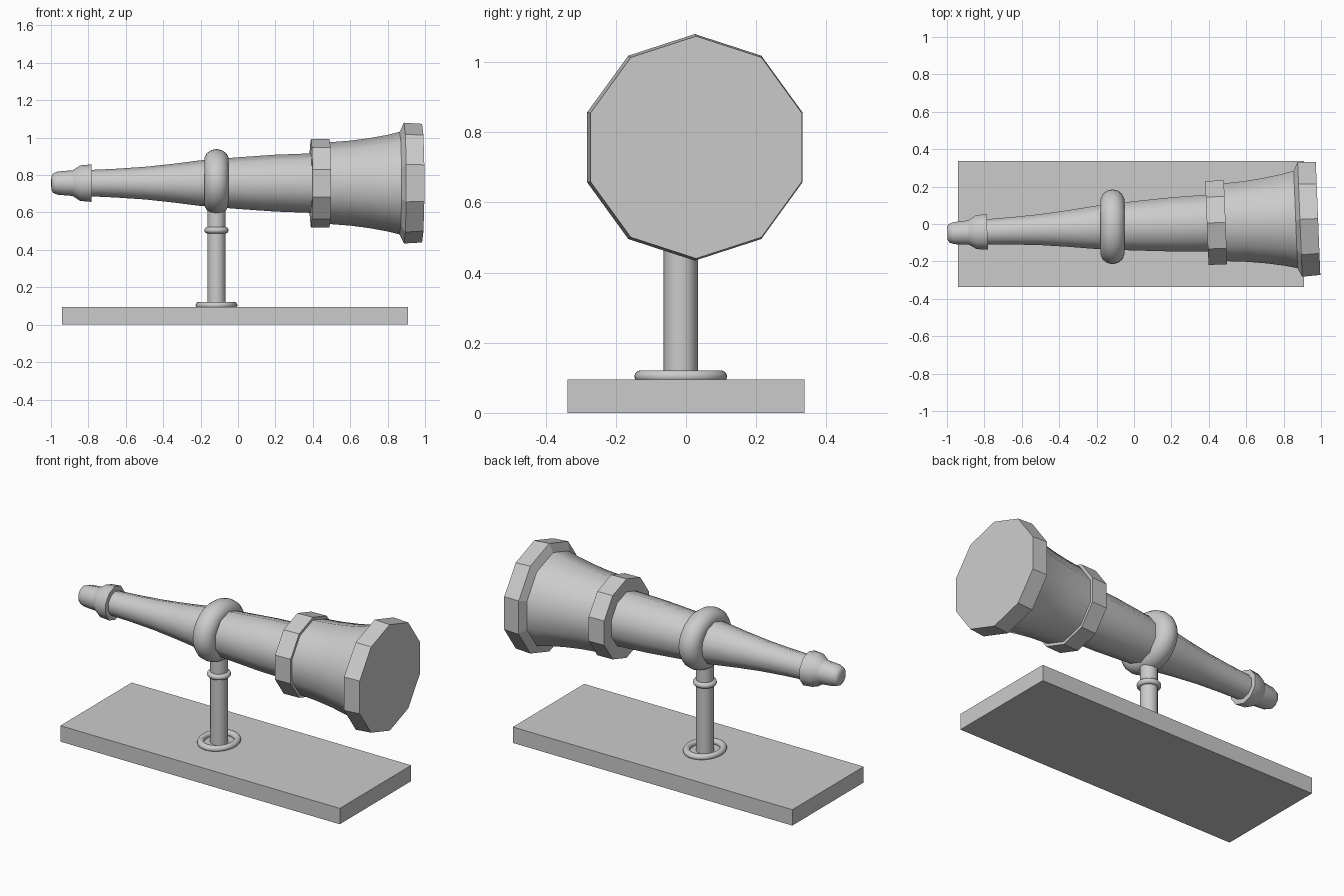
import bpy, bmesh, math
from mathutils import Matrix

if "Cube" in bpy.data.objects:
    bpy.data.objects.remove(bpy.data.objects["Cube"], do_unlink=True)

PIVOT = (-0.115, -0.015)   # where the post meets the tube
AXIS_Z = 0.757             # height of the tube axis
YAW = Matrix.Rotation(0.04, 4, "Z")
TO_AXIS = Matrix.Translation((*PIVOT, AXIS_Z)) @ YAW @ Matrix.Rotation(math.pi / 2, 4, "Y")

grey = bpy.data.materials.new("plain grey")
grey.use_nodes = True
grey.diffuse_color = (0.6, 0.6, 0.6, 1)
grey.node_tree.nodes["Principled BSDF"].inputs["Base Color"].default_value = (0.6, 0.6, 0.6, 1)


def finish(obj, name, angle):
    obj.name = name
    obj.data.name = name
    obj.data.materials.append(grey)
    if angle:
        bpy.ops.object.select_all(action="DESELECT")
        obj.select_set(True)
        bpy.context.view_layer.objects.active = obj
        bpy.ops.object.shade_smooth_by_angle(angle=math.radians(angle))
    return obj


def turned(name, profile, sides=10, angle=0, matrix=TO_AXIS, shift=PIVOT[0]):
    """Turned part: profile holds (position along axis, radius)."""
    bm = bmesh.new()
    rings = []
    for along, r in profile:
        turns = [2 * math.pi * i / sides for i in range(sides)]
        rings.append([bm.verts.new((r * math.cos(a), r * math.sin(a), along - shift)) for a in turns])
    for low, high in zip(rings, rings[1:]):
        for i in range(sides):
            j = (i + 1) % sides
            bm.faces.new((low[i], low[j], high[j], high[i]))
    bm.faces.new(rings[0][::-1])
    bm.faces.new(rings[-1])
    mesh = bpy.data.meshes.new(name)
    bm.to_mesh(mesh)
    bm.free()
    obj = bpy.data.objects.new(name, mesh)
    bpy.context.collection.objects.link(obj)
    obj.matrix_world = matrix
    return finish(obj, name, angle)


def ring(name, z, outer, minor, scale, turn=None):
    bpy.ops.mesh.primitive_torus_add(major_radius=outer - minor, minor_radius=minor,
                                     major_segments=40, minor_segments=14)
    obj = bpy.context.object
    shape = Matrix.Diagonal((*scale, 1))
    obj.data.transform(shape @ turn if turn else shape)
    obj.location = (*PIVOT, z)
    return finish(obj, name, 60)


# Base board
bpy.ops.mesh.primitive_cube_add(size=1, location=(-0.015, 0, 0.0475))
board = bpy.context.object
board.data.transform(Matrix.Diagonal((1.85, 0.675, 0.095, 1)))
finish(board, "base_board", 0)

# Post with its foot and collar
turned("post", [(0.09, 0.0485), (0.65, 0.0485)], 12, 40, Matrix.Translation((*PIVOT, 0)), 0)
ring("post_foot", 0.104, 0.112, 0.018, (1, 1.18, 1))
ring("post_collar", 0.505, 0.065, 0.017, (1, 1, 1))

# Clamp ring around the tube
clamp = ring("clamp_ring", 0.765, 0.2, 0.066, (1, 1, 0.87), Matrix.Rotation(math.pi / 2, 4, "Y"))

# Telescope tube, from the eyepiece to the wide end
turned("eyepiece_tip", [(-0.998, 0.038), (-0.99, 0.052), (-0.965, 0.062), (-0.87, 0.07)], 10, 50)
turned("eyepiece_collar", [(-0.885, 0.068), (-0.845, 0.095), (-0.785, 0.1)], 10, 40)
turned("narrow_tube", [(-0.8, 0.07), (-0.65, 0.077), (-0.5, 0.087), (-0.35, 0.103), (-0.2, 0.122),
                       (0, 0.138), (0.2, 0.152), (0.42, 0.16)], 10, 40)
turned("middle_collar", [(0.39, 0.236), (0.49, 0.236)])
turned("wide_tube", [(0.48, 0.218), (0.6, 0.227), (0.7, 0.24), (0.8, 0.258), (0.89, 0.28)], 10, 40)
turned("front_rim", [(0.865, 0.275), (0.888, 0.323), (0.985, 0.317)])
